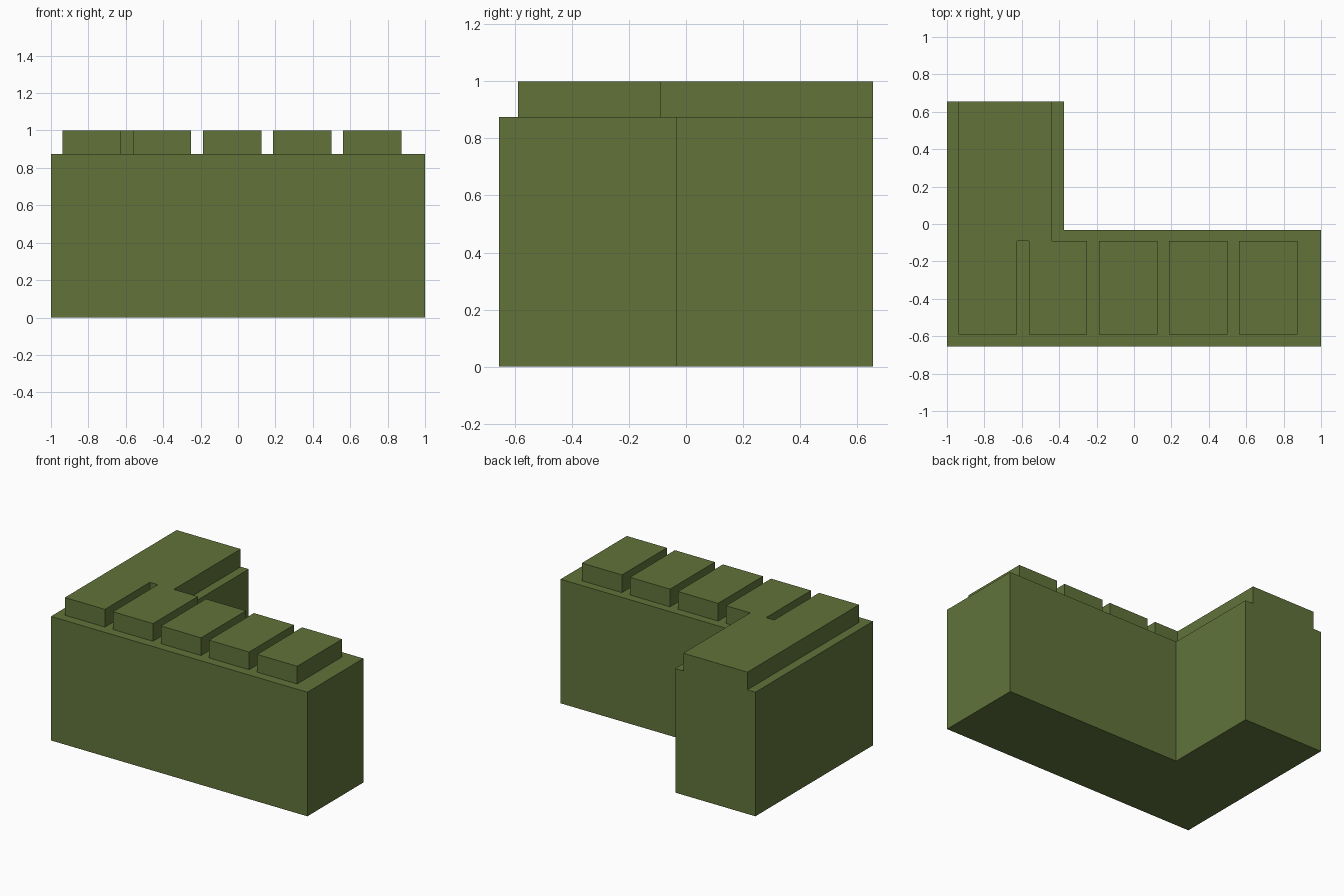
import bpy, bmesh

if "Cube" in bpy.data.objects:
    bpy.data.objects.remove(bpy.data.objects["Cube"])

olive = bpy.data.materials.new("olive_green")
olive.diffuse_color = (0.119, 0.171, 0.042, 1)
olive.use_nodes = True
olive.node_tree.nodes["Principled BSDF"].inputs["Base Color"].default_value = olive.diffuse_color


def prism(name, outline, z0, z1):
    """Extrude a flat outline (counter-clockwise) from z0 up to z1."""
    bm = bmesh.new()
    base = bm.faces.new([bm.verts.new((x, y, z0)) for x, y in outline])
    top = bmesh.ops.extrude_face_region(bm, geom=[base], use_keep_orig=True)
    for v in top["geom"]:
        if isinstance(v, bmesh.types.BMVert):
            v.co.z = z1
    bmesh.ops.recalc_face_normals(bm, faces=bm.faces)
    mesh = bpy.data.meshes.new(name)
    bm.to_mesh(mesh)
    bm.free()
    mesh.materials.append(olive)
    obj = bpy.data.objects.new(name, mesh)
    bpy.context.collection.objects.link(obj)
    return obj


BASE_Z, TOP_Z = 0.875, 1.0
FRONT, BACK = -0.655, 0.655
PAD_FRONT, PAD_BACK = -0.59, -0.09
PAD_W, PITCH, PAD_X = 0.3125, 0.375, -0.9375

# L-shaped body
prism("body", [(-1, FRONT), (1, FRONT), (1, -0.031), (-0.375, -0.031),
               (-0.375, BACK), (-1, BACK)], 0, BASE_Z)

# Raised block on the rear wing, joined to the first two pads with a slot between
x1, x2 = PAD_X + PAD_W, PAD_X + PITCH
prism("wing_pad", [(PAD_X, PAD_FRONT), (x1, PAD_FRONT), (x1, PAD_BACK),
                   (x2, PAD_BACK), (x2, PAD_FRONT), (x2 + PAD_W, PAD_FRONT),
                   (x2 + PAD_W, PAD_BACK), (-0.4375, PAD_BACK),
                   (-0.4375, BACK), (PAD_X, BACK)], BASE_Z, TOP_Z)

# Remaining separate pads along the front
for i in range(2, 5):
    a = PAD_X + i * PITCH
    b = a + PAD_W
    prism(f"front_pad_{i + 1}", [(a, PAD_FRONT), (b, PAD_FRONT),
                                 (b, PAD_BACK), (a, PAD_BACK)], BASE_Z, TOP_Z)
